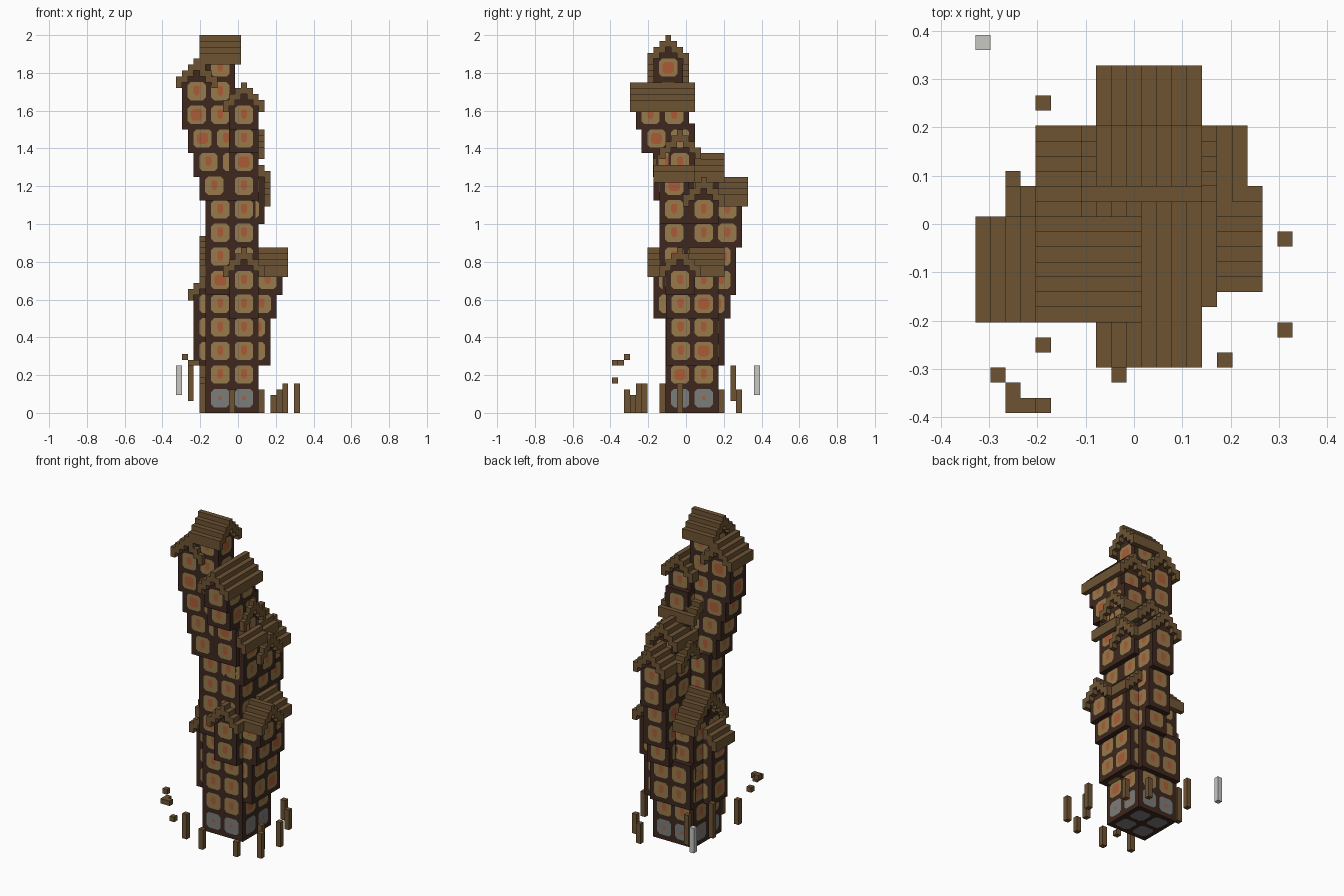
import bpy, bmesh, random
from mathutils import Vector

random.seed(4)
U = 1 / 32          # one block unit

if "Cube" in bpy.data.objects:
    bpy.data.objects.remove(bpy.data.objects["Cube"], do_unlink=True)


def material(name, colour):
    m = bpy.data.materials.new(name)
    m.use_nodes = True
    m.diffuse_color = (*colour, 1)
    m.node_tree.nodes["Principled BSDF"].inputs["Base Color"].default_value = (*colour, 1)
    return m


FRAME, PANEL, ORANGE, STONE, WOOD, PALE = range(6)
MATS = [material("dark timber", (.047, .020, .013)),
        material("tan panel", (.31, .195, .070)),
        material("orange window", (.41, .105, .037)),
        material("grey stone", (.20, .20, .195)),
        material("roof wood", (.155, .088, .034)),
        material("pale grey", (.57, .57, .55))]


def finish(name, bm):
    me = bpy.data.meshes.new(name)
    bm.to_mesh(me)
    bm.free()
    for m in MATS:
        me.materials.append(m)
    ob = bpy.data.objects.new(name, me)
    bpy.context.collection.objects.link(ob)


def box(bm, lo, hi, mat):
    lo, hi = Vector(lo) * U, Vector(hi) * U
    made = bmesh.ops.create_cube(bm, size=1)["verts"]
    for v in made:
        v.co = (lo + hi) / 2 + v.co * (hi - lo)
    for f in {f for v in made for f in v.link_faces}:
        f.material_index = mat


def octagon(r, c):
    return [(r - c, -r), (r, c - r), (r, r - c), (r - c, r),
            (c - r, r), (-r, r - c), (-r, c - r), (c - r, -r)]


SLIM = [(.25, -.7), (.5, -.2), (.5, .7), (.3, .9),
        (-.3, .9), (-.5, .7), (-.5, -.2), (-.25, -.7)]


def pane(bm, centre, right, up, stone, plain=False):
    """Flush wall cell made of concentric rings: timber, panel, window."""
    base = STONE if stone else PANEL
    rings = [(octagon(1.95, .3), FRAME), (octagon(1.55, .5), base)]
    if not plain:
        window = SLIM if random.random() > .15 else octagon(.95, .4)
        rings.append((octagon(.3, .1) if stone else window, ORANGE))
    centre = centre + right.cross(up) * .03
    loops = [[bm.verts.new((centre + right * a + up * b) * U) for a, b in shape]
             for shape, mat in rings]
    for k in range(len(loops) - 1):
        outer, inner = loops[k], loops[k + 1]
        for i in range(len(outer)):
            j = (i + 1) % len(outer)
            f = bm.faces.new((outer[i], outer[j], inner[j], inner[i]))
            f.material_index = rings[k][1]
    bm.faces.new(loops[-1]).material_index = rings[-1][1]


def house(name, xs, ys, z0, z1, stone=False):
    """Timber block; xs and ys are pane centres, z0 and z1 storey heights."""
    bm = bmesh.new()
    box(bm, (xs[0] - 2.5, ys[0] - 2.5, z0), (xs[-1] + 2.5, ys[-1] + 2.5, z1 + 1), FRAME)
    X, Y, Z = Vector((1, 0, 0)), Vector((0, 1, 0)), Vector((0, 0, 1))
    for z in range(z0, z1, 4):
        for x in xs:
            pane(bm, Vector((x, ys[0] - 2.5, z + 2.5)), X, Z, stone)
            pane(bm, Vector((x, ys[-1] + 2.5, z + 2.5)), -X, Z, stone)
        for y in ys:
            pane(bm, Vector((xs[0] - 2.5, y, z + 2.5)), -Y, Z, stone)
            pane(bm, Vector((xs[-1] + 2.5, y, z + 2.5)), Y, Z, stone)
    for x in xs:
        for y in ys:
            pane(bm, Vector((x, y, z0)), Y, X, stone, True)
    finish(name, bm)


def roof(name, axis, centre, start, end, z0, half=3):
    """Stepped gable with its ridge along the given axis, dark inside."""
    bm = bmesh.new()

    def course(d, s, e, low, high, mat):
        a, b = centre + d - .5, centre + d + .5
        lo, hi = ((a, s), (b, e)) if axis == "y" else ((s, a), (e, b))
        box(bm, (*lo, low), (*hi, high), mat)

    for d in range(-half, half + 1):
        low = z0 + half - abs(d)
        course(d, start, end, low, low + 2, WOOD)
        if abs(d) < half - 1:
            course(d, start + 1.1, end - 1.1, z0 + 1, low, FRAME)
    finish(name, bm)


# lower tower
house("stone_base", (-3, 1), (-1, 3), 0, 4, True)
house("lower_tower", (-3, 1), (-1, 3), 4, 24)
house("lower_tower_front_top", (-3, 1), (-2,), 20, 28)
house("lower_right_bay", (3,), (-.9, 3), 8, 16)
house("lower_back_bay", (-3, 1), (4,), 8, 16)
house("mid_right_bay", (0, 4), (-.9, 3), 16, 20)
house("mid_back_bay", (1,), (5,), 16, 20)
house("back_right_bay", (4,), (3,), 20, 24)
house("right_wing", (5,), (-1,), 20, 24)
house("front_bay", (1,), (-3,), 16, 24)
house("left_bay", (-5,), (0,), 8, 20)
house("back_bay", (1,), (2, 6), 20, 28)

roof("front_bay_roof", "y", 1, -6.5, -.5, 23)
roof("right_wing_roof", "x", -1, 1.5, 8.5, 23)
roof("back_right_roof", "y", 4, .5, 6.5, 23)
roof("left_bay_roof", "y", -5, -3.5, 2.5, 19)
roof("back_left_roof", "x", 1, -6.5, -.5, 23, 5)

# middle tower
house("middle_tower", (-3, 1), (-2,), 28, 36)
house("middle_back_wing", (1,), (3, 7), 28, 36)
house("middle_right_bay", (2,), (-2,), 32, 40)
house("middle_right_back_bay", (2,), (3,), 32, 36)
house("stepped_storey", (-4,), (-3,), 36, 40)
house("middle_front_block", (1,), (-3,), 36, 40)
house("middle_back_block", (1,), (3,), 36, 40)
house("right_dormer_block", (1,), (-1,), 40, 44)

roof("back_wing_roof", "y", 1, 3.5, 10.5, 35)
roof("right_back_bay_roof", "x", 3, -3.5, 5.5, 35)
roof("middle_front_roof", "y", 2, -5.5, 1.5, 39)
roof("middle_back_roof", "y", 1, -.5, 6.5, 39)
roof("right_dormer_roof", "x", -1, -3.5, 4.5, 43)

# leaning upper tower
house("upper_storey_one", (-5, -1), (-3,), 40, 44)
house("upper_storey_two", (-6, -2), (-3,), 44, 48)
house("upper_storey_three", (-7, -3), (-3,), 48, 56)
house("top_room", (-3,), (-3,), 56, 60)
house("gable_house_low", (1,), (-3.1,), 40, 44)
house("gable_house_middle", (1,), (-5, -1), 44, 48)
house("gable_house_top", (1,), (-6, -2), 48, 52)

roof("gable_house_roof", "y", 1, -9.5, 1.5, 51)
roof("upper_left_roof", "y", -7, -6.5, .5, 55)
roof("top_roof", "x", -3, -6.5, .5, 59)


# loose and standing posts: x, y, bottom, top
def post(name, x, y, z0, z1, mat=WOOD):
    bm = bmesh.new()
    box(bm, (x - .5, y - .5, z0), (x + .5, y + .5, z1), mat)
    finish(name, bm)


POSTS = [(10, -7, 0, 5), (10, -1, 0, 5), (6, -9, 0, 3), (-1, -10, 0, 4),
         (-6, -8, 0, 5), (8, -4, 0, 5), (7, 6, 0, 4), (4, 9, 0, 4),
         (-8, 3, 2, 9), (-6, 8, 2, 8)]
for p in POSTS:
    post("ground_post", *p)
for x, y, z in [(-9, -10, 9), (-8, -11, 8), (-8, -12, 8), (-7, -12, 8), (-6, -12, 5)]:
    post("floating_block", x, y, z, z + 1)
post("pale_post", -10, 12, 3, 8, PALE)
